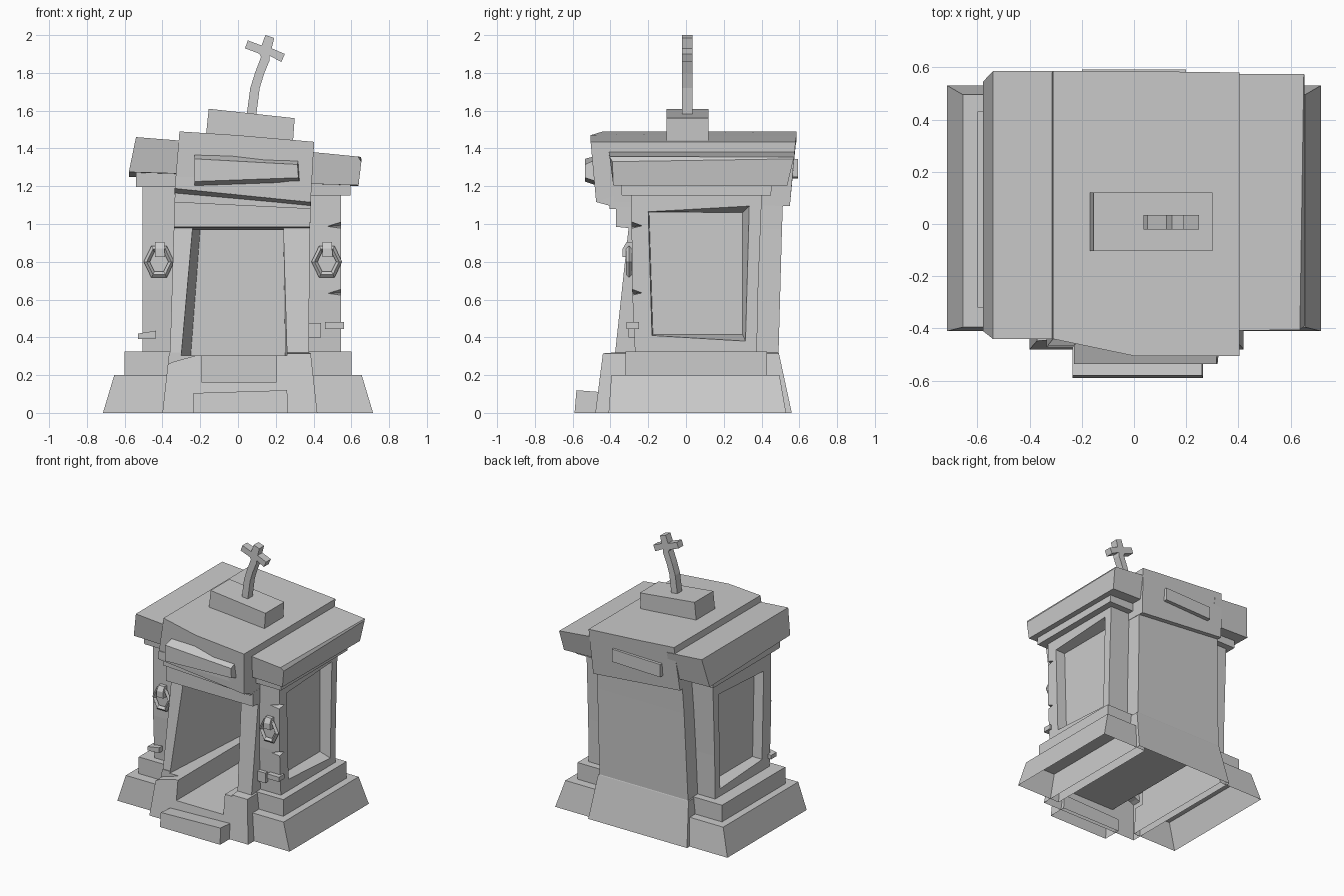
import bpy, bmesh, math


def make(name, a, b, mids=()):
    """Closed solid lofted through loops a, mids..., b of equal length."""
    loops = [a, *mids, b]
    bm = bmesh.new()
    rows = [[bm.verts.new(p) for p in loop] for loop in loops]
    n = len(a)
    for r, q in zip(rows, rows[1:]):
        for i in range(n):
            j = (i + 1) % n
            bm.faces.new((r[i], r[j], q[j], q[i]))
    bm.faces.new(rows[0])
    bm.faces.new(rows[-1])
    bmesh.ops.recalc_face_normals(bm, faces=bm.faces)
    mesh = bpy.data.meshes.new(name)
    bm.to_mesh(mesh)
    bm.free()
    ob = bpy.data.objects.new(name, mesh)
    bpy.context.collection.objects.link(ob)
    return ob


def prism(name, pts, yf, yb, back=None):
    """XZ profile run along y; yf / yb may be one value or one per point."""
    n = len(pts)
    yf = yf if isinstance(yf, (list, tuple)) else [yf] * n
    yb = yb if isinstance(yb, (list, tuple)) else [yb] * n
    back = back or pts
    return make(name, [(x, y, z) for (x, z), y in zip(pts, yf)],
                [(x, y, z) for (x, z), y in zip(back, yb)])


def block(name, *levels):
    """Rectangles (z, x0, x1, y0, y1) stacked upwards."""
    L = [[(x0, y0, z), (x1, y0, z), (x1, y1, z), (x0, y1, z)]
         for z, x0, x1, y0, y1 in levels]
    return make(name, L[0], L[-1], L[1:-1])


def box(name, x0, x1, y0, y1, z0, z1):
    return block(name, (z0, x0, x1, y0, y1), (z1, x0, x1, y0, y1))


def cut(ob, cutter):
    cutter.hide_render = True
    m = ob.modifiers.new("cut", 'BOOLEAN')
    m.object = cutter
    m.operation = 'DIFFERENCE'
    m.solver = 'EXACT'
    bpy.context.view_layer.objects.active = ob
    bpy.ops.object.modifier_apply(modifier=m.name)
    bpy.data.objects.remove(cutter)


def open_bottom(ob):
    """Remove the faces lying on the ground."""
    bm = bmesh.new()
    bm.from_mesh(ob.data)
    low = [f for f in bm.faces if all(v.co.z < 0.001 for v in f.verts)]
    bmesh.ops.delete(bm, geom=low, context='FACES')
    bm.to_mesh(ob.data)
    bm.free()


# Central body with doorway, room and floor channel
core = block("central_body",
             (0, -0.40, 0.42, -0.48, 0.56), (0.315, -0.365, 0.385, -0.44, 0.492),
             (0.32, -0.36, 0.375, -0.375, 0.49), (0.97, -0.34, 0.38, -0.305, 0.508),
             (1.17, -0.33, 0.383, -0.30, 0.515))
cut(core, prism("room_cutter",
                [(-0.315, 0.305), (0.262, 0.305), (0.24, 0.975), (-0.258, 0.975)], -0.6, 0.40,
                [(-0.25, 0.305), (0.25, 0.305), (0.24, 0.975), (-0.2, 0.975)]))
cut(core, box("channel_cutter", -0.19, 0.2, -0.6, 0.38, 0.16, 0.5))
# Chipped top of the left front block
cut(core, prism("chip_cutter", [(-0.45, 0.22), (-0.345, 0.27), (-0.2, 0.31), (-0.2, 0.4), (-0.45, 0.4)],
                -0.6, -0.38))
open_bottom(core)

# Front step
step = prism("front_step", [(-0.235, 0), (0.265, 0), (0.26, 0.12), (-0.235, 0.105)],
             [-0.59, -0.59, -0.58, -0.58], -0.45,
             [(-0.235, 0), (0.265, 0), (0.26, 0.11), (-0.235, 0.095)])
open_bottom(step)

# Side wings: base, step, body with recessed panel, cornice
for side, s, body_x, corn_x, corn_z in (("left", -1, 0.505, 0.54, 1.195),
                                        ("right", 1, 0.545, 0.595, 1.15)):
    def span(a, b):
        return sorted((s * a, s * b))
    open_bottom(block(side + "_base", (0, *span(0.345, 0.715), -0.41, 0.53),
                      (0.2, *span(0.345, 0.655), -0.395, 0.495)))
    box(side + "_base_step", *span(0.345, 0.60), -0.32, 0.43, 0.2, 0.325)
    body = block(side + "_wing", (0.32, *span(0.3, body_x), -0.27, 0.375),
                 (0.65, *span(0.3, body_x), -0.285, 0.382),
                 (1.25, *span(0.3, body_x), -0.29, 0.405))
    outer = [(-0.2, 1.065), (0.335, 1.095), (0.315, 0.38), (-0.18, 0.41)]
    inner = [(-0.195, 1.06), (0.30, 1.06), (0.30, 0.415), (-0.175, 0.415)]
    cut(body, make("panel_cutter", [(s * 0.7, y, z) for y, z in outer],
                   [(s * (body_x - 0.075), y, z) for y, z in inner],
                   [[(s * body_x, y, z) for y, z in outer]]))
    if s > 0:  # cracks in the front corner
        for z in (0.99, 0.635):
            cut(body, make("crack_cutter",
                           [(0.45, -0.31, z - 0.005), (0.56, -0.31, z - 0.02), (0.56, -0.31, z + 0.03)],
                           [(0.52, -0.235, z), (0.56, -0.235, z - 0.002), (0.56, -0.235, z + 0.002)]))
    block(side + "_cornice", (corn_z, *span(0.3, corn_x), -0.34, 0.45),
          (corn_z + 0.08, *span(0.3, corn_x), -0.345, 0.455))

# Lintel over the doorway, with slanted undersides
prism("lintel", [(-0.34, 0.985), (0.382, 0.985), (0.384, 1.09), (-0.336, 1.12)], -0.37, -0.2,
      [(-0.34, 0.968), (0.382, 0.968), (0.384, 1.09), (-0.336, 1.12)])
prism("upper_lintel", [(-0.337, 1.115), (0.383, 1.08), (0.385, 1.15), (-0.33, 1.2)], -0.405, 0.0)
prism("roof_soffit", [(-0.335, 1.188), (0.385, 1.115), (0.39, 1.25), (-0.33, 1.25)], -0.47, -0.38,
      [(-0.335, 1.155), (0.385, 1.09), (0.39, 1.25), (-0.33, 1.25)])

# Roof: tilted middle slab and two sagging side slabs
prism("middle_roof", [(-0.335, 1.19), (0.385, 1.117), (0.403, 1.435), (0, 1.47), (-0.31, 1.49)],
      [-0.471, -0.476, -0.505, -0.505, -0.44], [0.55, 0.55, 0.58, 0.585, 0.585],
      [(-0.335, 1.16), (0.385, 1.095), (0.403, 1.435), (0, 1.465), (-0.31, 1.49)])
prism("left_roof", [(-0.578, 1.275), (-0.25, 1.265), (-0.25, 1.437), (-0.54, 1.46)],
      [-0.41, -0.41, -0.44, -0.44], [0.545, 0.545, 0.585, 0.585],
      [(-0.578, 1.25), (-0.25, 1.24), (-0.25, 1.437), (-0.54, 1.46)])
prism("right_roof", [(0.3, 1.215), (0.638, 1.205), (0.653, 1.33), (0.635, 1.357), (0.3, 1.39)],
      [-0.385, -0.385, -0.39, -0.405, -0.41], [0.535, 0.535, 0.57, 0.575, 0.575],
      [(0.3, 1.21), (0.638, 1.20), (0.653, 1.345), (0.65, 1.355), (0.3, 1.39)])

# Plaques on the front and back of the roof, with bevelled faces
prism("front_plaque", [(-0.23, 1.225), (0.32, 1.245), (0.315, 1.315), (-0.23, 1.345)], -0.535, -0.46,
      [(-0.23, 1.2), (0.328, 1.22), (0.32, 1.35), (-0.23, 1.365)])
prism("back_plaque", [(-0.2, 1.24), (0.2, 1.25), (0.2, 1.345), (-0.2, 1.335)], 0.5, 0.592)

# Plinth and bent cross
prism("plinth", [(-0.17, 1.465), (0.29, 1.42), (0.30, 1.56), (-0.155, 1.61)], -0.103, 0.12)
prism("cross", [(0.045, 1.57), (0.095, 1.565), (0.115, 1.72), (0.138, 1.795), (0.167, 1.865),
                (0.168, 1.89), (0.23, 1.858), (0.248, 1.9), (0.178, 1.93), (0.192, 1.985),
                (0.145, 2.0), (0.125, 1.945), (0.052, 1.972), (0.037, 1.93), (0.112, 1.902),
                (0.122, 1.885), (0.09, 1.8), (0.065, 1.72)], -0.022, 0.035)

# Hexagonal ring handles with hangers
for side, x in (("left", -0.418), ("right", 0.47)):
    bpy.ops.mesh.primitive_torus_add(major_segments=6, minor_segments=4, major_radius=0.065,
                                     minor_radius=0.016, location=(x, -0.302, 0.80),
                                     rotation=(math.pi / 2, 0, 0))
    ring = bpy.context.object
    ring.name = side + "_ring"
    ring.scale.y = 1.2
    block(side + "_ring_hanger", (0.825, x - 0.022, x + 0.032, -0.335, -0.27),
          (0.87, x - 0.022, x + 0.028, -0.335, -0.27), (0.905, x - 0.022, x + 0.028, -0.315, -0.27))

# Small stone chips on the wing fronts
prism("left_chip", [(-0.53, 0.39), (-0.435, 0.395), (-0.435, 0.435), (-0.53, 0.42)], -0.315, -0.25)
box("right_chip_inner", 0.375, 0.44, -0.305, -0.25, 0.40, 0.475)
box("right_chip_outer", 0.46, 0.56, -0.315, -0.25, 0.445, 0.48)
